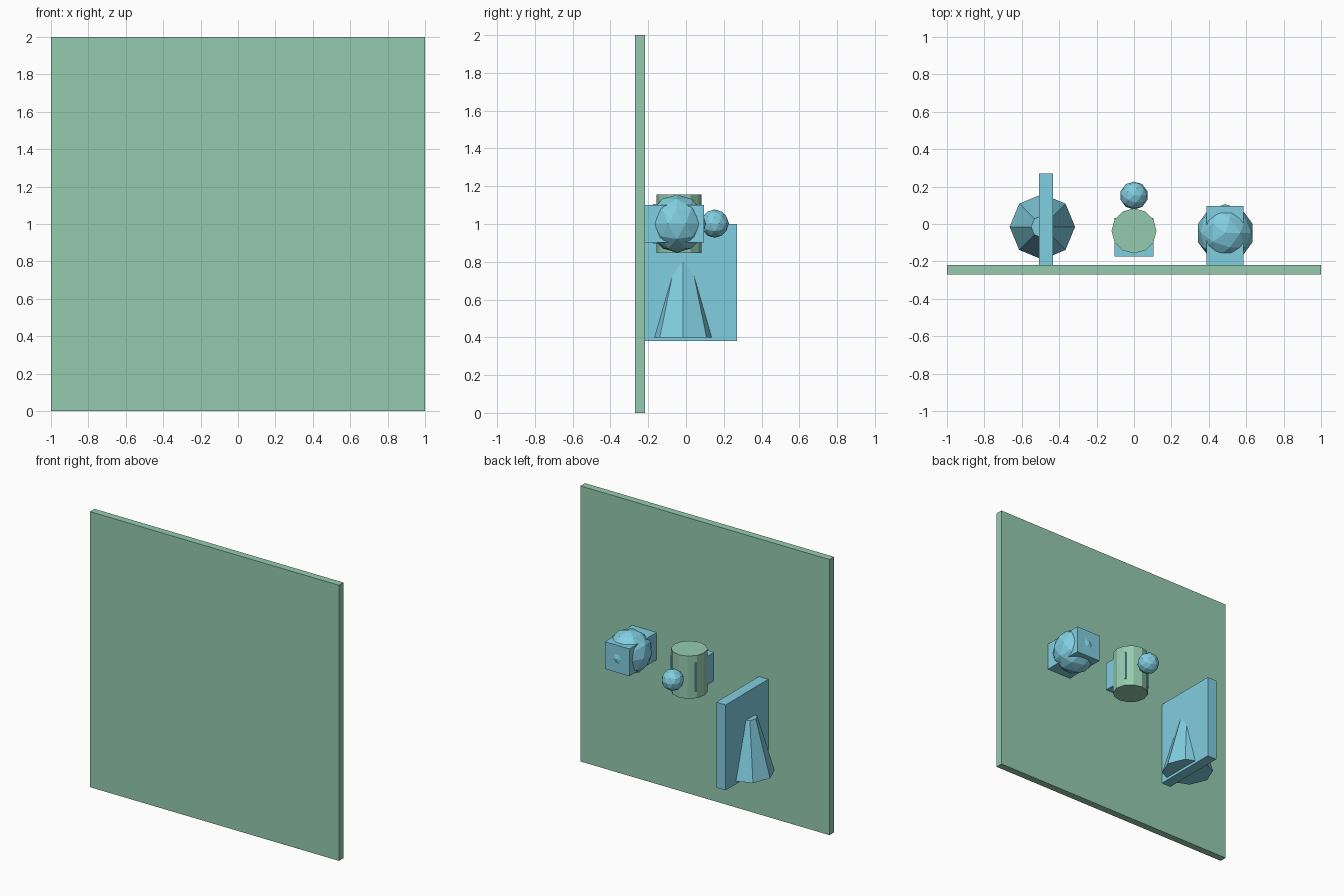
import bpy, bmesh
from mathutils import Matrix, Vector

if "Cube" in bpy.data.objects:
    bpy.data.objects.remove(bpy.data.objects["Cube"])


def material(name, color):
    m = bpy.data.materials.new(name)
    m.diffuse_color = color
    m.use_nodes = True
    m.node_tree.nodes["Principled BSDF"].inputs["Base Color"].default_value = m.diffuse_color
    return m


GREEN = material("green", (0.30, 0.60, 0.43, 1))
BLUE = material("blue", (0.22, 0.62, 0.75, 1))


def finish(name, bm, mat):
    bmesh.ops.recalc_face_normals(bm, faces=bm.faces)
    mesh = bpy.data.meshes.new(name)
    bm.to_mesh(mesh)
    bm.free()
    mesh.materials.append(mat)
    obj = bpy.data.objects.new(name, mesh)
    bpy.context.collection.objects.link(obj)
    return obj


def box(name, lo, hi, mat):
    lo, hi = Vector(lo), Vector(hi)
    bm = bmesh.new()
    bmesh.ops.create_cube(bm, size=1, matrix=Matrix.Translation((lo + hi) / 2)
                          @ Matrix.Diagonal((*(hi - lo), 1)))
    return finish(name, bm, mat)


def cone(name, xy, z0, z1, r0, r1, sides, mat):
    bm = bmesh.new()
    bmesh.ops.create_cone(bm, cap_ends=True, segments=sides, radius1=r0, radius2=r1,
                          depth=z1 - z0, matrix=Matrix.Translation((*xy, (z0 + z1) / 2)))
    return finish(name, bm, mat)


def ball(name, center, r, mat):
    bm = bmesh.new()
    bmesh.ops.create_icosphere(bm, subdivisions=2, radius=r, matrix=Matrix.Translation(center))
    return finish(name, bm, mat)


# Large flat panel
box("panel", (-1, -0.27, 0), (1, -0.218, 2), GREEN)

# Upright slab with a tapered post through it
box("slab", (-0.508, -0.218, 0.38), (-0.432, 0.27, 1.0), BLUE)
cone("tapered_post", (-0.49, -0.015), 0.4, 0.8, 0.175, 0.06, 8, BLUE)

# Drum with an embedded cube and a small ball in front of it
cone("drum", (0, -0.037), 0.847, 1.157, 0.12, 0.12, 12, GREEN)
box("drum_cube", (-0.104, -0.175, 0.897), (0.104, 0.033, 1.105), BLUE)
ball("small_ball", (0, 0.152, 1.002), 0.075, BLUE)

# Block with a large ball bulging through its sides
box("block", (0.388, -0.218, 0.902), (0.585, 0.095, 1.1), BLUE)
ball("large_ball", (0.488, -0.048, 1.002), 0.154, BLUE)
